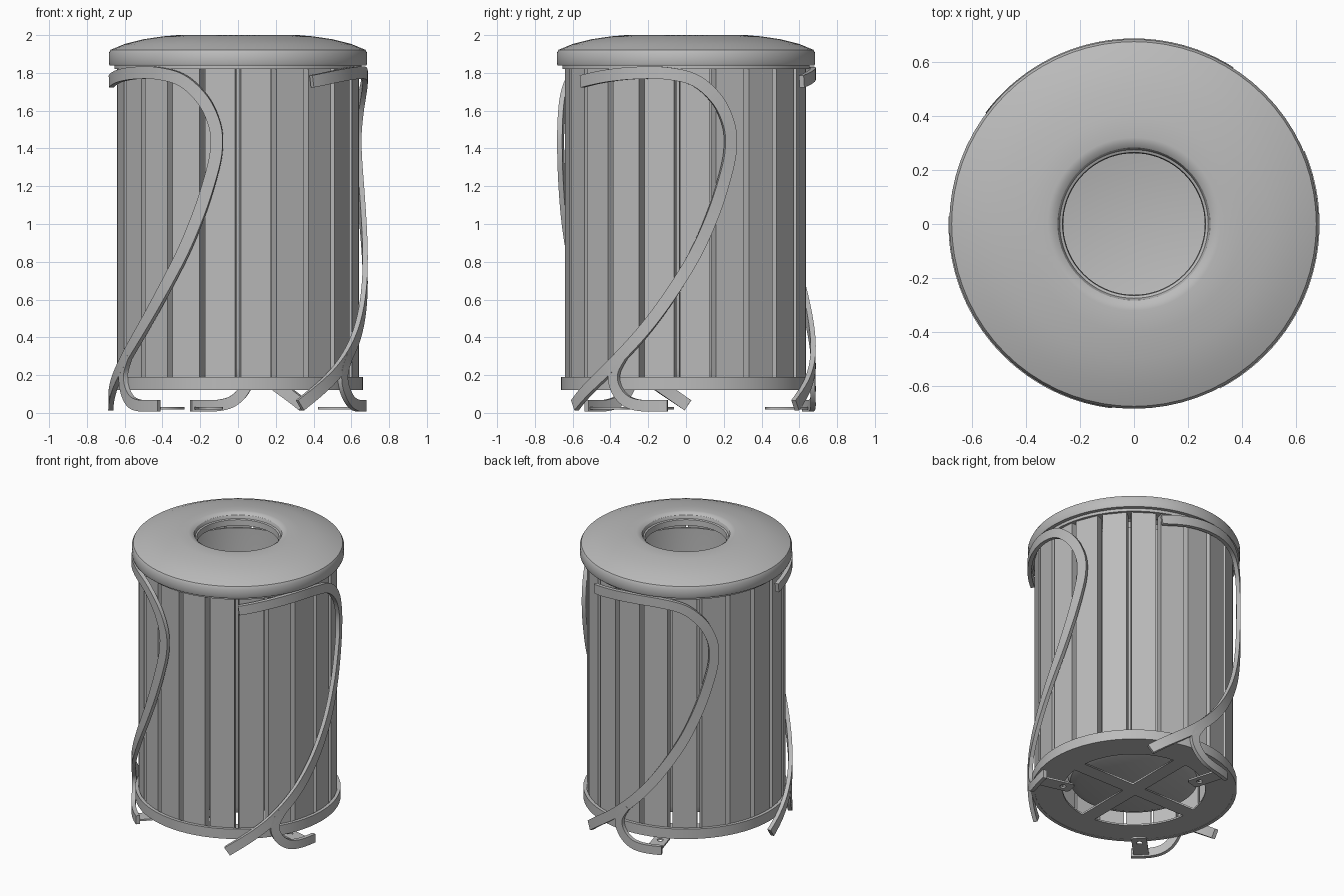
import bpy, bmesh, math
from mathutils import Vector
from math import sin, cos, radians, pi

cube = bpy.data.objects.get("Cube")
if cube:
    bpy.data.objects.remove(cube)

grey = bpy.data.materials.new("grey_metal")
grey.use_nodes = True
GREY = (0.5, 0.5, 0.5, 1)
grey.diffuse_color = GREY
grey.node_tree.nodes["Principled BSDF"].inputs["Base Color"].default_value = GREY


def add_object(name, mesh, smooth=True):
    obj = bpy.data.objects.new(name, mesh)
    bpy.context.collection.objects.link(obj)
    mesh.materials.clear()
    mesh.materials.append(grey)
    if smooth:
        bpy.ops.object.select_all(action='DESELECT')
        obj.select_set(True)
        bpy.context.view_layer.objects.active = obj
        bpy.ops.object.shade_smooth_by_angle(angle=radians(30))
    return obj


def finish(name, bm, smooth=True):
    bmesh.ops.recalc_face_normals(bm, faces=bm.faces)
    mesh = bpy.data.meshes.new(name)
    bm.to_mesh(mesh)
    bm.free()
    return add_object(name, mesh, smooth)


def lathe(name, profile, steps=72):
    """Spin a closed (radius, height) profile around z."""
    bm = bmesh.new()
    verts = [bm.verts.new((r, 0, z)) for r, z in profile]
    edges = [bm.edges.new((a, b)) for a, b in zip(verts, verts[1:] + verts[:1])]
    bmesh.ops.spin(bm, geom=verts + edges, cent=(0, 0, 0), axis=(0, 0, 1),
                   angle=2 * pi, steps=steps, use_merge=True)
    bmesh.ops.remove_doubles(bm, verts=bm.verts, dist=0.0005)
    return finish(name, bm)


def plate(name, outlines, thickness, z):
    """Flat sheet from an outer outline and hole outlines."""
    curve = bpy.data.curves.new(name, 'CURVE')
    curve.dimensions = '2D'
    curve.fill_mode = 'BOTH'
    curve.extrude = thickness / 2
    for outline in outlines:
        spline = curve.splines.new('POLY')
        spline.points.add(len(outline) - 1)
        for point, (x, y) in zip(spline.points, outline):
            point.co = (x, y, 0, 1)
        spline.use_cyclic_u = True
    temp = bpy.data.objects.new(name + "_curve", curve)
    bpy.context.collection.objects.link(temp)
    graph = bpy.context.evaluated_depsgraph_get()
    mesh = bpy.data.meshes.new_from_object(temp.evaluated_get(graph))
    bpy.data.objects.remove(temp)
    obj = add_object(name, mesh, False)
    obj.location.z = z
    return obj


def circle(r, n=64, cx=0, cy=0):
    return [(cx + r * cos(2 * pi * i / n), cy + r * sin(2 * pi * i / n)) for i in range(n)]


def smooth_path(points, steps=8):
    """Catmull-Rom curve through the points."""
    p = [Vector(q) for q in points]
    p = [2 * p[0] - p[1]] + p + [2 * p[-1] - p[-2]]
    path = []
    for a, b, c, d in zip(p, p[1:], p[2:], p[3:]):
        for k in range(steps):
            t = k / steps
            path.append(0.5 * (2 * b + (c - a) * t + (2 * a - 5 * b + 4 * c - d) * t * t
                               + (3 * b - a - 3 * c + d) * t ** 3))
    return path + [p[-2]]


R_IN, R_OUT = 0.66, 0.687


def wrapped_bar(name, points, turn, width=0.065):
    """Flat bar that follows (side offset, height) points around the drum."""
    path = smooth_path([(R_OUT * math.asin(s / R_OUT), z) for s, z in points])
    bm = bmesh.new()
    rings = []
    for i, p in enumerate(path):
        t = (path[min(i + 1, len(path) - 1)] - path[max(i - 1, 0)]).normalized()
        side = Vector((-t.y, t.x)) * width / 2
        ring = []
        for q, r in ((p + side, R_IN), (p + side, R_OUT), (p - side, R_OUT), (p - side, R_IN)):
            a = q.x / R_OUT + turn
            ring.append(bm.verts.new((r * cos(a), r * sin(a), max(q.y, 0))))
        rings.append(ring)
    for a, b in zip(rings, rings[1:]):
        for k in range(4):
            bm.faces.new((a[k], a[(k + 1) % 4], b[(k + 1) % 4], b[k]))
    bm.faces.new(rings[0])
    bm.faces.new(rings[-1])
    return finish(name, bm)


# Domed lid with round opening
lathe("lid", [(0.64, 1.84), (0.68, 1.84), (0.684, 1.85), (0.684, 1.905), (0.675, 1.922),
              (0.6, 1.953), (0.5, 1.978), (0.4, 1.993), (0.32, 2.0), (0.3, 1.997),
              (0.283, 1.985), (0.275, 1.965), (0.272, 1.92), (0.262, 1.92), (0.265, 1.96),
              (0.3, 1.975), (0.5, 1.95), (0.64, 1.91)])

# Rims that hold the slats
lathe("top_rim", [(0.56, 1.82), (0.655, 1.82), (0.655, 1.845), (0.56, 1.845)])
lathe("bottom_rim", [(0.64, 0.12), (0.662, 0.12), (0.662, 0.19), (0.64, 0.19)])

# Inner bin, open at the top
lathe("inner_bin", [(0, 0.17), (0.36, 0.17), (0.41, 0.19), (0.43, 0.24), (0.43, 1.83),
                    (0.42, 1.83), (0.42, 0.245), (0.4, 0.2), (0.36, 0.18), (0, 0.18)])

# Upright slats
SLATS = 21
for i in range(SLATS):
    a = -pi / 2 + (i + 0.5) * 2 * pi / SLATS
    bm = bmesh.new()
    bmesh.ops.create_cube(bm, size=1)
    bmesh.ops.scale(bm, vec=(0.06, 0.16, 1.7), verts=bm.verts)
    slat = finish(f"slat_{i + 1}", bm, False)
    slat.location = (0.606 * cos(a), 0.606 * sin(a), 0.98)
    slat.rotation_euler.z = a

# Base plate with four openings that leave a cross
openings = []
HALF, RAD = 0.05, 0.46
edge = math.asin(HALF / RAD)
for q in range(4):
    shape = [(HALF, HALF)]
    for k in range(13):
        a = edge + (pi / 2 - 2 * edge) * k / 12
        shape.append((RAD * cos(a), RAD * sin(a)))
    turn = q * pi / 2
    openings.append([(x * cos(turn) - y * sin(turn), x * sin(turn) + y * cos(turn))
                     for x, y in shape])
plate("base_plate", [circle(0.645)] + openings, 0.012, 0.128)

# Three curved supports, each with a branching foot and a bolt tab
SUPPORT = [(-0.6, 0.04), (-0.4, 0.25), (-0.19, 0.48), (0.015, 0.78), (0.14, 1.04),
           (0.22, 1.29), (0.24, 1.43), (0.225, 1.54), (0.165, 1.66), (0.05, 1.76),
           (-0.1, 1.797), (-0.26, 1.8), (-0.42, 1.785), (-0.56, 1.755)]
FOOT = [(-0.34, 0.31), (-0.385, 0.22), (-0.38, 0.14), (-0.33, 0.07), (-0.25, 0.04), (-0.1, 0.038)]
TAB = [(0.46, -0.05), (0.67, -0.05), (0.67, 0.05), (0.46, 0.05), (0.445, 0.035), (0.445, -0.035)]
for n in range(3):
    turn = n * 2 * pi / 3
    wrapped_bar(f"support_{n + 1}", SUPPORT, turn)
    wrapped_bar(f"foot_{n + 1}", FOOT, turn, 0.06)
    tab = plate(f"foot_tab_{n + 1}", [TAB, circle(0.02, 16, 0.51)], 0.012, 0.025)
    tab.rotation_euler.z = turn - radians(14)
